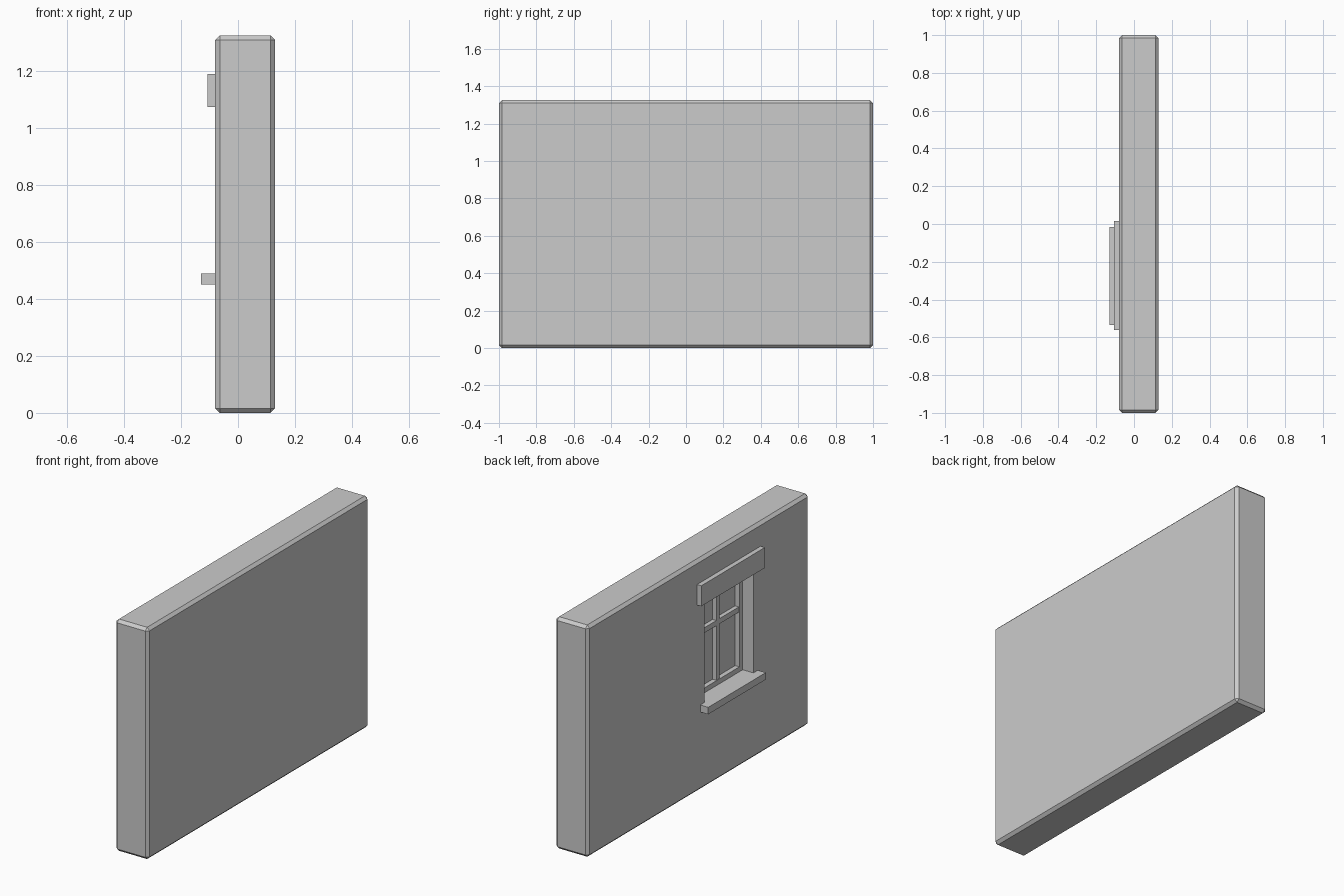
import bpy

if "Cube" in bpy.data.objects:
    bpy.data.objects.remove(bpy.data.objects["Cube"])

# opening in the wall (faces -x): y range, z range, depth
Y0, Y1, Z0, Z1 = -0.495, -0.055, 0.485, 1.07
FACE, BACK, PANE = -0.08, 0.13, 0.015
YC = (Y0 + Y1) / 2


def box(name, x, y, z, bevel=0):
    bpy.ops.mesh.primitive_cube_add(
        size=1, location=[(a + b) / 2 for a, b in (x, y, z)])
    ob = bpy.context.object
    ob.name = name
    ob.scale = [b - a for a, b in (x, y, z)]
    bpy.ops.object.transform_apply(location=False, rotation=False, scale=True)
    if bevel:
        m = ob.modifiers.new("chamfer", 'BEVEL')
        m.width = bevel
        m.segments = 1
        m.limit_method = 'ANGLE'
    return ob


# wall with chamfered edges and a window recess
wall = box("wall", (FACE, BACK), (-1, 1), (0, 1.325), 0.016)
cutter = box("recess_cutter", (FACE - 0.1, PANE), (Y0, Y1), (Z0, Z1))
cutter.hide_render = True
cut = wall.modifiers.new("recess", 'BOOLEAN')
cut.operation = 'DIFFERENCE'
cut.solver = 'EXACT'
cut.object = cutter
bpy.context.view_layer.objects.active = wall
for m in list(wall.modifiers):
    bpy.ops.object.modifier_apply(modifier=m.name)
bpy.data.objects.remove(cutter)

# projecting sill and lintel
box("sill", (-0.13, PANE + 0.005), (-0.535, -0.015), (0.45, 0.49))
box("lintel", (-0.107, -0.07), (-0.56, 0.015), (1.073, 1.19))

# window frame and glazing bars
F, W = -0.012, 0.03
fx = (F, PANE + 0.005)
for side, y in (("left", Y1 - W), ("right", Y0)):
    box("frame_" + side, fx, (y, y + W), (Z0, Z1))
for side, z in (("bottom", 0.488), ("top", Z1 - W)):
    box("frame_" + side, fx, (Y0 + W, Y1 - W), (z, z + W))
bx = (F + 0.003, PANE + 0.005)
box("mullion", bx, (YC - 0.014, YC + 0.014), (Z0 + W, Z1 - W))
box("transom", bx, (Y0 + W, Y1 - W), (0.83, 0.86))
